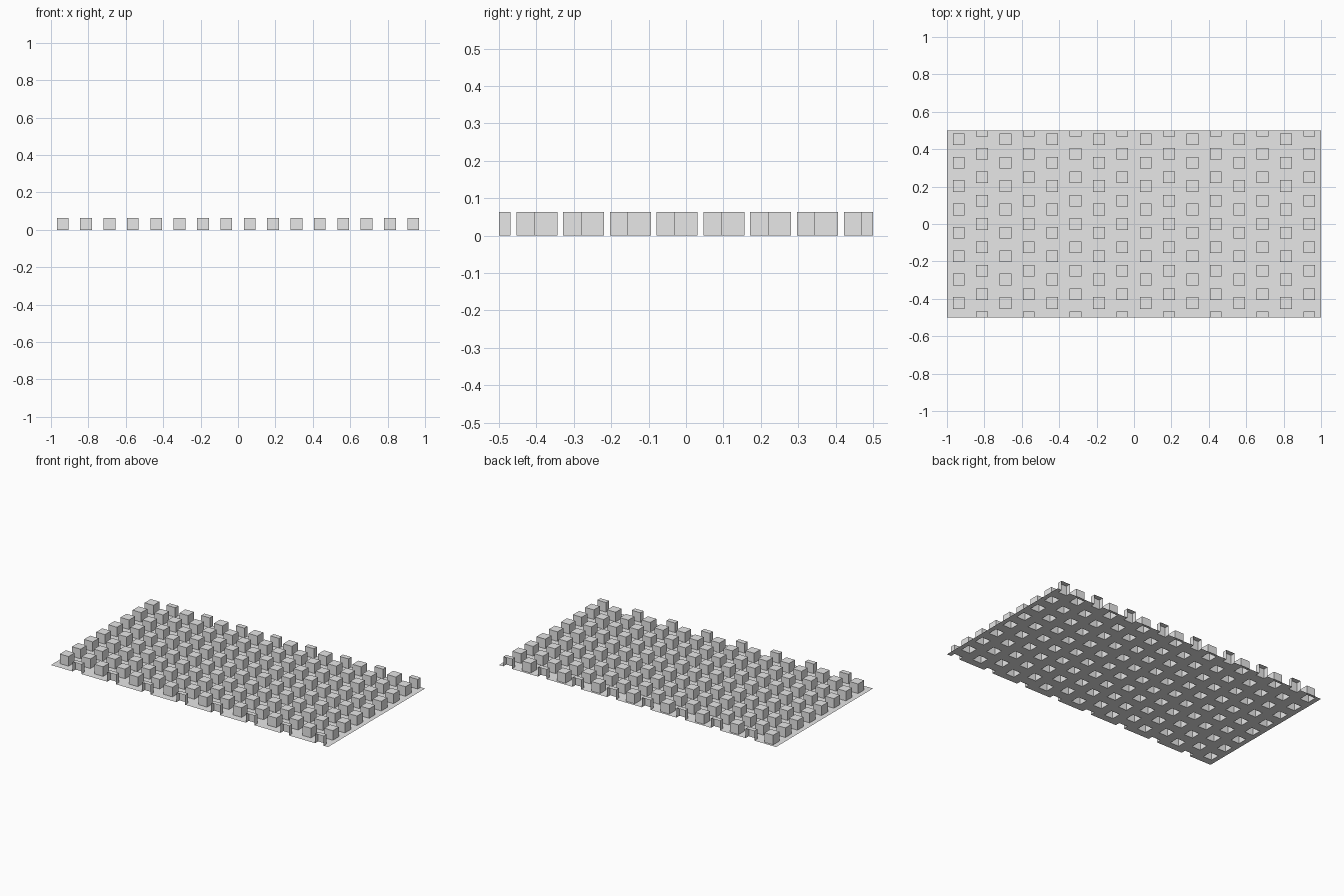
import bpy
import bmesh

cube = bpy.data.objects.get("Cube")
if cube:
    bpy.data.objects.remove(cube, do_unlink=True)

WIDTH, DEPTH = 2.0, 1.0
PITCH = 0.125            # spacing of bumps along both axes
HALF = PITCH / 4         # half the side of a bump
HEIGHT = PITCH / 2
EDGE = DEPTH / 2

# Bump centres: even columns hold whole bumps, odd ones are cut by the long edges
columns = [-WIDTH / 2 + PITCH * (i + 0.5) for i in range(16)]
even_rows = [-0.422 + PITCH * i for i in range(8)]
odd_rows = [-EDGE + PITCH * i for i in range(9)]


def cut(bm, position, axis):
    """Slice the sheet across one axis."""
    point, normal = [0, 0, 0], [0, 0, 0]
    point[axis], normal[axis] = position, 1
    bmesh.ops.bisect_plane(bm, geom=bm.verts[:] + bm.edges[:] + bm.faces[:],
                           dist=1e-6, plane_co=point, plane_no=normal)


def is_bump(face):
    c = face.calc_center_median()
    for i, x in enumerate(columns):
        if abs(c.x - x) < HALF:
            rows = odd_rows if i % 2 else even_rows
            return any(abs(c.y - y) < HALF for y in rows)
    return False


# Flat sheet, sliced along the sides of every bump
bm = bmesh.new()
bm.faces.new([bm.verts.new((x * WIDTH / 2, y * EDGE, 0))
              for x, y in ((-1, -1), (1, -1), (1, 1), (-1, 1))])
for centres, axis in ((columns, 0), (even_rows + odd_rows, 1)):
    for c in centres:
        for side in (-HALF, HALF):
            cut(bm, c + side, axis)

# Raise hollow bumps, open underneath
bases = [f for f in bm.faces if is_bump(f)]
raised = bmesh.ops.extrude_face_region(bm, geom=bases)["geom"]
bmesh.ops.translate(bm, vec=(0, 0, HEIGHT),
                    verts=[g for g in raised if isinstance(g, bmesh.types.BMVert)])
left_over = [f for f in bases if f.is_valid
             and all(abs(v.co.z) < 1e-5 for v in f.verts)]
if left_over:
    bmesh.ops.delete(bm, geom=left_over, context="FACES")

# Leave the half bumps open where the sheet is cut off
ends = [f for f in bm.faces if all(abs(v.co.y) > EDGE - 1e-4 for v in f.verts)]
bmesh.ops.delete(bm, geom=ends, context="FACES")

mesh = bpy.data.meshes.new("bumpy_sheet")
bm.to_mesh(mesh)
bm.free()

# Plain grey
grey = bpy.data.materials.new("light grey")
grey.use_nodes = True
colour = (0.8, 0.8, 0.8, 1)
grey.diffuse_color = colour
grey.node_tree.nodes["Principled BSDF"].inputs["Base Color"].default_value = colour
mesh.materials.append(grey)

sheet = bpy.data.objects.new("bumpy_sheet", mesh)
bpy.context.collection.objects.link(sheet)
